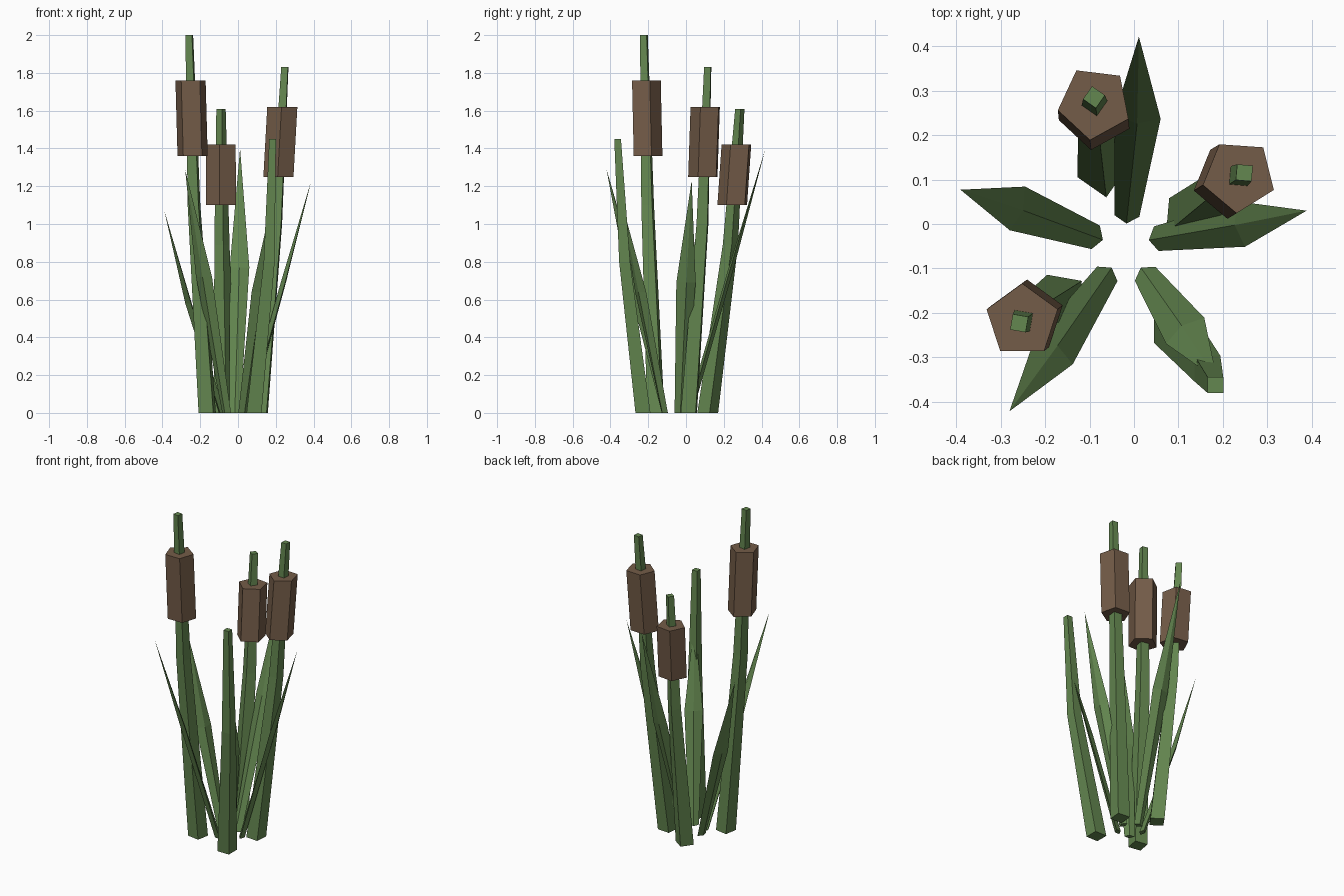
import bpy, bmesh, math
from mathutils import Vector

if "Cube" in bpy.data.objects:
    bpy.data.objects.remove(bpy.data.objects["Cube"])


def material(name, rgb):
    m = bpy.data.materials.new(name)
    m.diffuse_color = (*rgb, 1)
    m.use_nodes = True
    m.node_tree.nodes["Principled BSDF"].inputs["Base Color"].default_value = m.diffuse_color
    return m


GREEN = material("reed green", (0.127, 0.242, 0.080))
BROWN = material("seed head brown", (0.174, 0.107, 0.065))


def loft(name, rings, mat):
    """Join rings of points into a closed flat-shaded solid; a one-point ring is a tip."""
    bm = bmesh.new()
    rows = [[bm.verts.new(p) for p in r] for r in rings]
    for a, b in zip(rows, rows[1:]):
        n = len(a)
        for i in range(n):
            j = (i + 1) % n
            if len(b) == 1:
                bm.faces.new((a[i], a[j], b[0]))
            else:
                bm.faces.new((a[i], a[j], b[j], b[i]))
    bm.faces.new(rows[0][::-1])
    if len(rows[-1]) > 1:
        bm.faces.new(rows[-1])
    bmesh.ops.recalc_face_normals(bm, faces=bm.faces)
    me = bpy.data.meshes.new(name)
    bm.to_mesh(me)
    bm.free()
    me.materials.append(mat)
    ob = bpy.data.objects.new(name, me)
    bpy.context.collection.objects.link(ob)
    return ob


def ring(c, r, n, deg):
    return [(c[0] + r * math.cos(math.radians(deg) + math.tau * i / n),
             c[1] + r * math.sin(math.radians(deg) + math.tau * i / n), c[2])
            for i in range(n)]


# Stems: base, bend, tip, twist, and head (bottom z, top z, twist)
stems = [
    ((-0.163, -0.16, 0), (-0.233, -0.203, 1.10), (-0.258, -0.223, 2.00), 35, (1.36, 1.76, 90)),
    ((-0.072, 0.115, 0), (-0.085, 0.235, 0.89), (-0.090, 0.285, 1.61), 100, (1.10, 1.42, 119)),
    ((0.115, 0.015, 0), (0.202, 0.087, 1.00), (0.248, 0.115, 1.83), 40, (1.25, 1.62, 50)),
    ((0.085, -0.228, 0), (0.165, -0.325, 0.80), (0.183, -0.362, 1.45), 45, None),
]
for k, (base, bend, tip, twist, head) in enumerate(stems, 1):
    loft(f"stem_{k}", [ring(base, 0.056, 4, twist), ring(bend, 0.041, 4, twist),
                       ring(tip, 0.025, 4, twist)], GREEN)
    if head:
        lo, hi, turn = head
        a, b = Vector(bend), Vector(tip)
        at = lambda z: a.lerp(b, (z - a.z) / (b.z - a.z))
        loft(f"seed_head_{k}", [ring(at(lo), 0.084, 5, turn),
                                ring(at(hi), 0.084, 5, turn)], BROWN)

# Leaves: base, widest point, tip; flattened diamond section
leaves = [
    ((-0.016, 0.018, 0), (0.008, 0.240, 0.77), (0.011, 0.421, 1.40)),
    ((0.050, -0.033, 0), (0.240, 0.000, 0.69), (0.388, 0.030, 1.23)),
    ((0.025, -0.112, 0), (0.115, -0.240, 0.64), (0.187, -0.350, 1.15)),
    ((-0.060, -0.112, 0), (-0.180, -0.285, 0.72), (-0.280, -0.421, 1.29)),
    ((-0.086, -0.030, 0), (-0.262, 0.035, 0.58), (-0.390, 0.077, 1.07)),
]
for k, (base, mid, tip) in enumerate(leaves, 1):
    out = Vector((tip[0] - base[0], tip[1] - base[1], 0)).normalized()
    side = Vector((-out.y, out.x, 0))

    def diamond(c, w, t):
        c = Vector(c)
        return [c + side * w, c + out * t, c - side * w, c - out * t]

    loft(f"leaf_{k}", [diamond(base, 0.028, 0.017), diamond(mid, 0.052, 0.014), [tip]], GREEN)
